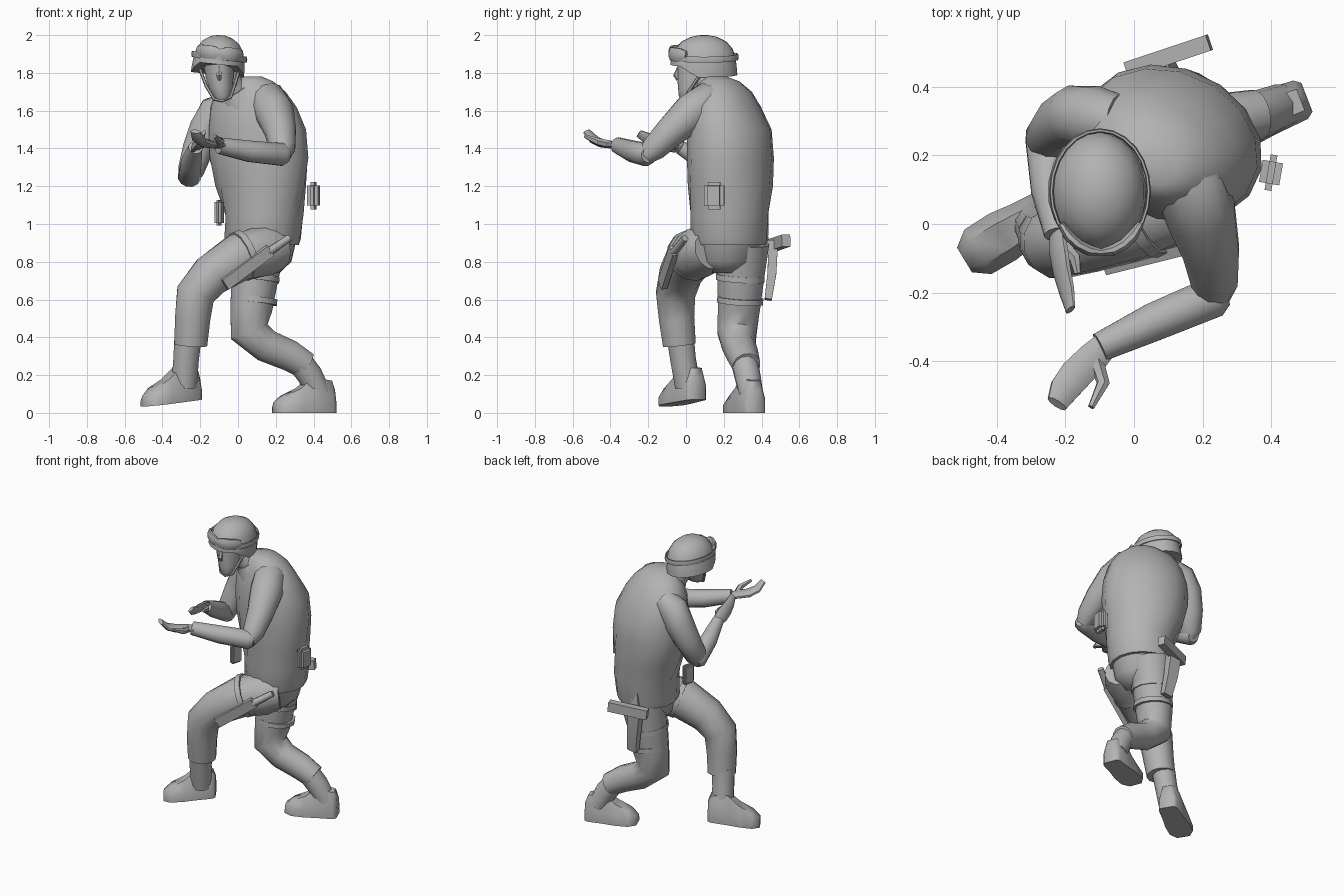
import bpy, bmesh
from math import sin, cos, pi, radians
from mathutils import Vector, Matrix

if "Cube" in bpy.data.objects:
    bpy.data.objects.remove(bpy.data.objects["Cube"])

grey = bpy.data.materials.new("plain grey")
grey.use_nodes = True
grey.diffuse_color = (0.45, 0.45, 0.45, 1)
grey.node_tree.nodes["Principled BSDF"].inputs["Base Color"].default_value = (0.45, 0.45, 0.45, 1)

X, Y, Z = Vector((1, 0, 0)), Vector((0, 1, 0)), Vector((0, 0, 1))


def finish(name, bm, angle=45):
    """Turn a bmesh into a shaded grey object."""
    bmesh.ops.recalc_face_normals(bm, faces=bm.faces)
    mesh = bpy.data.meshes.new(name)
    bm.to_mesh(mesh)
    bm.free()
    mesh.materials.append(grey)
    obj = bpy.data.objects.new(name, mesh)
    bpy.context.collection.objects.link(obj)
    bpy.ops.object.select_all(action="DESELECT")
    obj.select_set(True)
    bpy.context.view_layer.objects.active = obj
    bpy.ops.object.shade_smooth_by_angle(angle=radians(angle))
    return obj


def skin(name, rings, angle=45, closed=False):
    """Bridge equal rings of points, capping the ends unless closed."""
    bm = bmesh.new()
    rows = [[bm.verts.new(p) for p in ring] for ring in rings]
    n = len(rows[0])
    pairs = list(zip(rows, rows[1:]))
    if closed:
        pairs.append((rows[-1], rows[0]))
    else:
        bm.faces.new(rows[0])
        bm.faces.new(rows[-1])
    for a, b in pairs:
        for i in range(n):
            j = (i + 1) % n
            bm.faces.new((a[i], a[j], b[j], b[i]))
    return finish(name, bm, angle)


def ellipse(centre, u, v, ra, rb, n):
    angles = [(2 * i + 1) * pi / n for i in range(n)]
    return [Vector(centre) + u * ra * cos(a) + v * rb * sin(a) for a in angles]


def tube(name, path, ref, flat=1.0, n=12, closed=False, angle=45):
    """Path points are x, y, z, radius; flat scales the radius across ref."""
    pts = [Vector(p[:3]) for p in path]
    rings, last = [], len(pts) - 1
    for i, p in enumerate(pts):
        if closed:
            t = pts[(i + 1) % len(pts)] - pts[i - 1]
        else:
            t = pts[min(i + 1, last)] - pts[max(i - 1, 0)]
        t.normalize()
        u = (ref - t * ref.dot(t)).normalized()
        rings.append(ellipse(p, u, t.cross(u), path[i][3], path[i][3] * flat, n))
    return skin(name, rings, angle, closed)


def stack(name, levels, n=16):
    """Level rings: z, x, y, half width, half depth, yaw in degrees."""
    rings = []
    for z, x, y, w, d, yaw in levels:
        rot = Matrix.Rotation(radians(yaw), 3, "Z")
        rings.append(ellipse((x, y, z), rot @ X, rot @ Y, w, d, n))
    return skin(name, rings)


def box(name, centre, size, bevel=0.015, yaw=0):
    bm = bmesh.new()
    place = Matrix.Translation(centre) @ Matrix.Rotation(radians(yaw), 4, "Z")
    bmesh.ops.create_cube(bm, size=1, matrix=place @ Matrix.Diagonal((*size, 1)))
    bmesh.ops.bevel(bm, geom=bm.edges[:], offset=bevel, segments=2, affect="EDGES")
    return finish(name, bm, 35)


def strap(name, a, b, radius, ref=Y):
    return tube(name, [(*a, radius), (*b, radius)], ref)


# Jacket, twisted from the hips to the shoulders
stack("jacket", [
    (0.89, .13, .23, .20, .19, -50), (0.92, .13, .23, .21, .20, -50),
    (1.05, .14, .23, .215, .205, -45), (1.20, .12, .235, .25, .215, -32),
    (1.35, .11, .235, .275, .22, -25), (1.50, .10, .23, .27, .215, -23),
    (1.62, .08, .21, .24, .175, -23), (1.70, .07, .20, .19, .14, -23),
    (1.755, .07, .18, .12, .10, -23), (1.78, .07, .165, .06, .05, -23)])
stack("pelvis", [(0.74, .13, .21, .09, .09, -50), (0.80, .13, .22, .16, .15, -50),
                 (0.93, .13, .23, .19, .18, -50)])

# Trousers
tube("left_trouser", [(.22, .14, .87, .11), (.14, .09, .86, .14), (0, .02, .82, .13),
                      (-.14, -.03, .73, .115), (-.225, -.055, .63, .107),
                      (-.24, -.05, .5, .097), (-.25, -.035, .36, .09)], Y)
tube("right_trouser", [(.12, .3, .9, .145), (.09, .29, .72, .128), (.07, .28, .55, .115),
                       (.06, .27, .43, .108), (.15, .28, .355, .09),
                       (.27, .3, .305, .085), (.36, .32, .25, .075)], Y)


# Boots: a shaft and a flat-soled foot each
def boot(side, shaft, heel, toe):
    tube(side + "_boot_shaft", shaft, Y)
    heel, toe = Vector(heel), Vector(toe)
    across = Z.cross(toe - heel).normalized()
    rings = []
    for t, w, h in [(0, .045, .12), (.06, .06, .17), (.38, .068, .19), (.6, .078, .13),
                    (.86, .076, .09), (1, .042, .055)]:
        base = heel.lerp(toe, t)
        shape = [(-w, 0), (w, 0), (w, .45 * h), (.55 * w, h), (-.55 * w, h), (-w, .45 * h)]
        rings.append([base + across * s + Z * up for s, up in shape])
    skin(side + "_boot_foot", rings, 55)


boot("left", [(-.265, -.03, .40, .074), (-.275, -.015, .28, .07), (-.285, .01, .14, .07)],
     (-.215, .065, .07), (-.495, -.105, .035))
boot("right", [(.32, .305, .28, .07), (.38, .325, .2, .07), (.43, .345, .1, .065)],
     (.505, .37, 0), (.195, .25, 0))

# Arms: sleeve, forearm, then a cupped hand with a thumb
tube("left_sleeve", [(.1, .17, 1.66, .08), (.16, .12, 1.65, .105), (.195, .03, 1.59, .105),
                     (.225, -.08, 1.49, .085), (.235, -.17, 1.4, .07),
                     (.23, -.215, 1.36, .05)], X)
tube("left_forearm", [(.265, -.2, 1.365, .04), (.235, -.212, 1.368, .062),
                      (.06, -.285, 1.385, .058), (-.1, -.36, 1.415, .044)], Z)
tube("right_sleeve", [(-.05, .3, 1.62, .08), (-.12, .31, 1.59, .095), (-.17, .315, 1.5, .092),
                      (-.215, .29, 1.39, .082), (-.25, .25, 1.28, .07),
                      (-.255, .22, 1.235, .045)], X)
tube("right_forearm", [(-.258, .275, 1.235, .04), (-.257, .25, 1.25, .062),
                       (-.247, .1, 1.33, .055), (-.225, -.03, 1.405, .038)], X)


def hand(side, palm, thumb, ref):
    tube(side + "_hand", palm, ref, flat=0.42, n=10)
    tube(side + "_thumb", thumb, ref, n=6)


hand("left", [(-.08, -.35, 1.415, .04), (-.12, -.39, 1.42, .048), (-.17, -.44, 1.425, .05),
              (-.205, -.485, 1.445, .045), (-.225, -.525, 1.49, .032)],
     [(-.11, -.4, 1.42, .022), (-.09, -.465, 1.435, .02), (-.125, -.535, 1.465, .01)],
     Vector((.7, -.6, 0)))
hand("right", [(-.225, -.02, 1.405, .034), (-.222, -.07, 1.42, .046), (-.21, -.14, 1.435, .044),
               (-.195, -.2, 1.45, .036), (-.185, -.25, 1.48, .022)],
     [(-.215, -.05, 1.41, .02), (-.172, -.1, 1.425, .018), (-.165, -.145, 1.435, .01)],
     Vector((.5, 0, .85)))

# Head and neck
stack("head", [(1.655, -.085, 0, .028, .025, 0), (1.675, -.085, .012, .046, .05, 0),
               (1.72, -.092, .04, .064, .082, 0), (1.78, -.098, .058, .076, .105, 0),
               (1.88, -.105, .07, .085, .115, 0)], 14)
tube("neck", [(.03, .17, 1.66, .085), (-.03, .13, 1.72, .068), (-.08, .1, 1.81, .066)], X)
tube("collar", [(.02, .16, 1.66, .12), (-.015, .14, 1.715, .085)], X)
tube("nose", [(-.1, -.035, 1.835, .01), (-.1, -.052, 1.785, .016), (-.1, -.04, 1.765, .012)], X, n=6)

# Helmet: a dome whose brow is raised at the front
tilt = Matrix.Translation((-.108, .095, 1.8)) @ Matrix.Rotation(radians(6), 4, "Y")
dome = []
for h, s in [(-.01, .98), (-.01, 1.04), (.015, 1.03), (.075, .99), (.125, .9),
             (.165, .7), (.19, .42), (.2, .14)]:
    ring = ellipse((0, 0, h), X, Y, .138 * s, .172 * s, 20)
    for p in ring:
        if h < .05 and p.y < -.05:
            p.z += .055 * min(1, (-p.y - .05) / .06)
    dome.append([tilt @ p for p in ring])
skin("helmet", dome, 40)

# Goggles, their strap, and the chin strap
band = [tilt @ Vector((.143 * cos(a), .178 * sin(a), .085)) for a in
        [2 * pi * i / 24 for i in range(24)]]
tube("goggle_strap", [(*p, .018) for p in band], Z, flat=.35, n=6, closed=True)
lens = []
for i in range(9):
    a = radians(-148 + i * 14.5)
    p = tilt @ Vector((.138 * cos(a), .177 * sin(a), .105))
    lens.append((*p, .024 if i in (0, 4, 8) else .038))
tube("goggles", lens, Z, flat=.45, n=8)
tube("chin_strap", [(-.205, .08, 1.83, .009), (-.168, .035, 1.73, .009), (-.125, -.01, 1.66, .009),
                    (-.085, -.02, 1.652, .009), (-.04, -.005, 1.67, .009),
                    (-.02, .035, 1.73, .009), (.005, .09, 1.81, .009)], Y, n=6)

# Belt pouches
box("left_pouch", (.4, .15, 1.15), (.06, .105, .145), .02, -10)
box("right_pouch", (-.1, .12, 1.06), (.036, .085, .135), .012, -15)

# Thigh straps
strap("left_thigh_strap", (.045, .04, .84), (.015, .027, .828), .139)
for z in (.73, .61):
    x = .06 + z * .045
    strap("right_thigh_strap", (x, .288, z), (x - .003, .286, z - .03), .133 if z > .7 else .126)

# Sheathed blade on the left thigh
edge = Vector((-.5, -.3, .8))
tube("sheath", [(-.07, -.125, .68, .045), (.17, -.065, .86, .045)], edge, flat=.5, n=4)
tube("blade_grip", [(.16, -.065, .85, .022), (.27, -.005, .925, .02)], edge, n=8)

# Holster with sidearm on the right thigh
tube("holster", [(.1, .435, .6, .045), (.08, .455, .74, .055), (.06, .462, .91, .06)], X, flat=.6, n=4)
tube("sidearm", [(-.02, .45, .885, .045), (.22, .53, .912, .045)], Z, flat=.75, n=4)
tube("holster_hanger", [(.08, .43, .88, .035), (.1, .42, 1.0, .035)], X, flat=.4, n=4)
